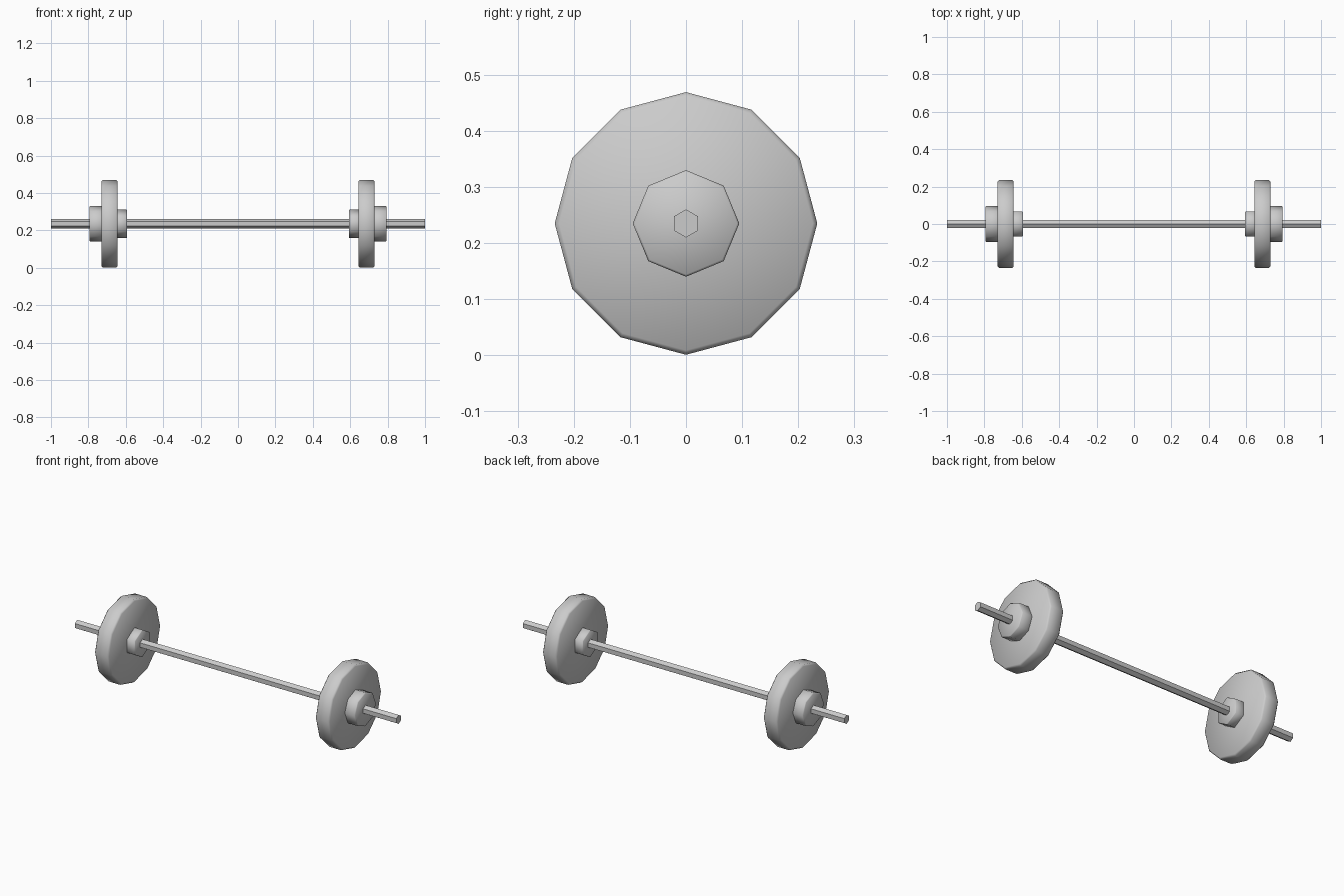
import bpy, bmesh
from math import pi, sin, cos

if "Cube" in bpy.data.objects:
    bpy.data.objects.remove(bpy.data.objects["Cube"])

AXIS_Z = 0.235


def prism(name, sides, radius, x0, x1, bevel=0.0):
    """Many-sided disc along x with a corner at the top and chamfered rims."""
    if bevel:
        rings = [(x0, radius - bevel), (x0 + bevel, radius),
                 (x1 - bevel, radius), (x1, radius - bevel)]
    else:
        rings = [(x0, radius), (x1, radius)]
    bm = bmesh.new()
    loops = [[bm.verts.new((x, r * sin(2 * pi * i / sides),
                            AXIS_Z + r * cos(2 * pi * i / sides)))
              for i in range(sides)] for x, r in rings]
    for a, b in zip(loops, loops[1:]):
        for i in range(sides):
            j = (i + 1) % sides
            bm.faces.new((a[i], a[j], b[j], b[i]))
    bm.faces.new(loops[0])
    bm.faces.new(loops[-1])
    bmesh.ops.recalc_face_normals(bm, faces=bm.faces)
    mesh = bpy.data.meshes.new(name)
    bm.to_mesh(mesh)
    bm.free()
    obj = bpy.data.objects.new(name, mesh)
    bpy.context.collection.objects.link(obj)
    bpy.ops.object.select_all(action='DESELECT')
    obj.select_set(True)
    bpy.context.view_layer.objects.active = obj
    bpy.ops.object.shade_smooth_by_angle(angle=pi * 50 / 180)
    return obj


# Bar
prism("bar", 6, 0.025, -1.0, 1.0)

# Weight plate with its inner and outer collars, at each end
for side, s in (("left", -1), ("right", 1)):
    for part, sides, radius, near, far, bevel in (
            ("inner_collar", 6, 0.077, 0.594, 0.66, 0.003),
            ("weight_plate", 12, 0.234, 0.643, 0.731, 0.008),
            ("outer_collar", 8, 0.095, 0.715, 0.794, 0.004)):
        x0, x1 = sorted((s * near, s * far))
        prism(f"{part}_{side}", sides, radius, x0, x1, bevel)
